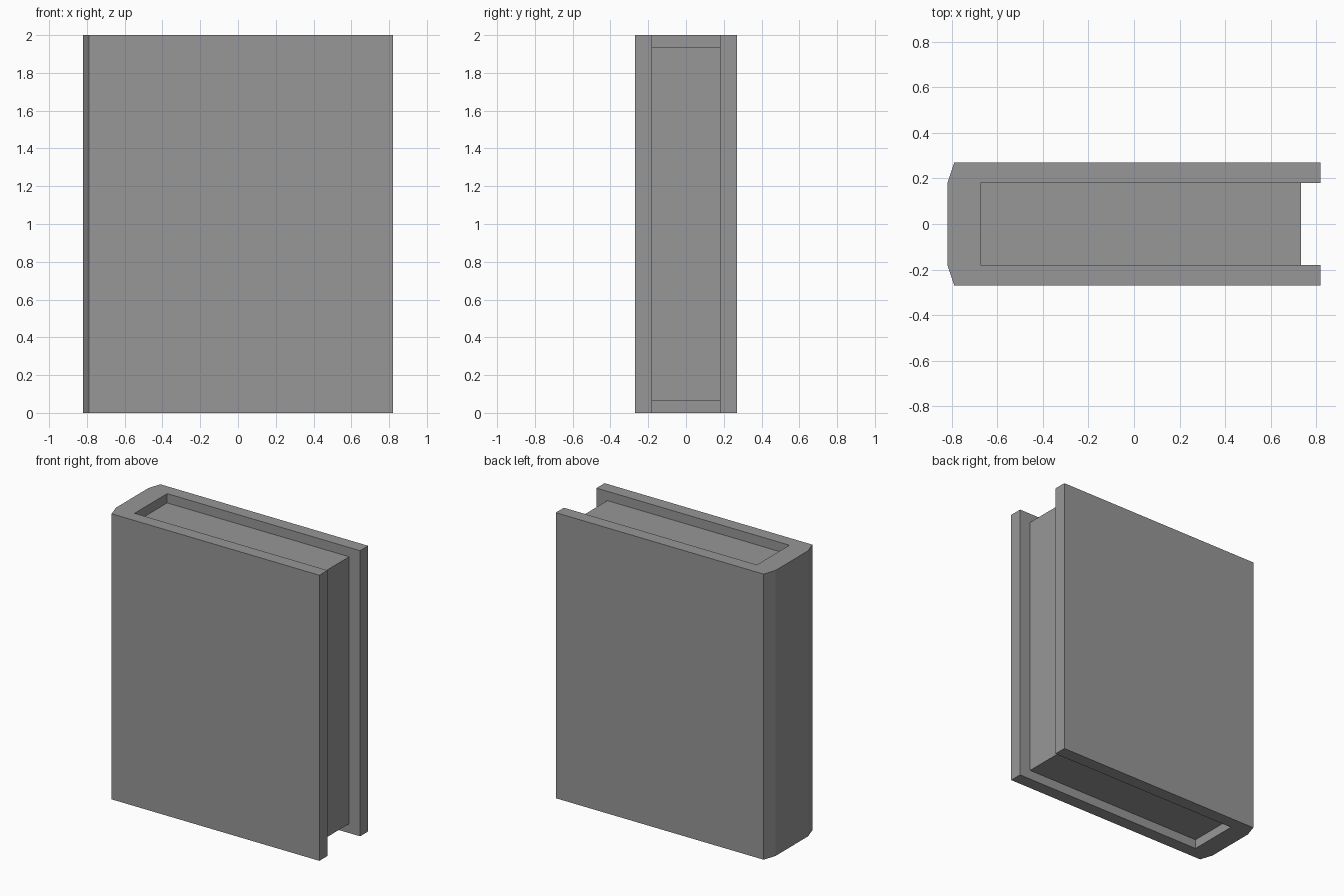
import bpy
import bmesh

if "Cube" in bpy.data.objects:
    bpy.data.objects.remove(bpy.data.objects["Cube"], do_unlink=True)

HEIGHT = 2.0
HALF_X, HALF_Y = 0.82, 0.27    # outer half sizes
INNER_Y = 0.18                 # half thickness of the page block
SPINE_IN = -0.675              # inner face of the spine
PAGE_EDGE = 0.735              # fore edge of the pages
INSET = 0.065                  # pages set in from top and bottom

gray = bpy.data.materials.new("medium gray")
gray.use_nodes = True
color = (0.31, 0.31, 0.31, 1.0)
gray.diffuse_color = color
gray.node_tree.nodes["Principled BSDF"].inputs["Base Color"].default_value = color


def extrude_outline(name, half_outline, z0, z1):
    """Mirror a half outline across y = 0 and extrude it upward."""
    outline = half_outline + [(x, -y) for x, y in reversed(half_outline)]
    bm = bmesh.new()
    base = bm.faces.new([bm.verts.new((x, y, z0)) for x, y in outline])
    top = bmesh.ops.extrude_face_region(bm, geom=[base], use_keep_orig=True)
    verts = [g for g in top["geom"] if isinstance(g, bmesh.types.BMVert)]
    bmesh.ops.translate(bm, verts=verts, vec=(0, 0, z1 - z0))
    bmesh.ops.recalc_face_normals(bm, faces=bm.faces[:])
    mesh = bpy.data.meshes.new(name)
    bm.to_mesh(mesh)
    bm.free()
    mesh.materials.append(gray)
    obj = bpy.data.objects.new(name, mesh)
    bpy.context.collection.objects.link(obj)
    return obj


# Cover: U-shaped section with a bevelled spine
extrude_outline("book_cover", [
    (SPINE_IN, INNER_Y), (HALF_X, INNER_Y), (HALF_X, HALF_Y),
    (-HALF_X + 0.03, HALF_Y), (-HALF_X, INNER_Y)], 0.0, HEIGHT)

# Page block recessed between the boards
extrude_outline("page_block", [
    (SPINE_IN, INNER_Y), (PAGE_EDGE, INNER_Y)], INSET, HEIGHT - INSET)
